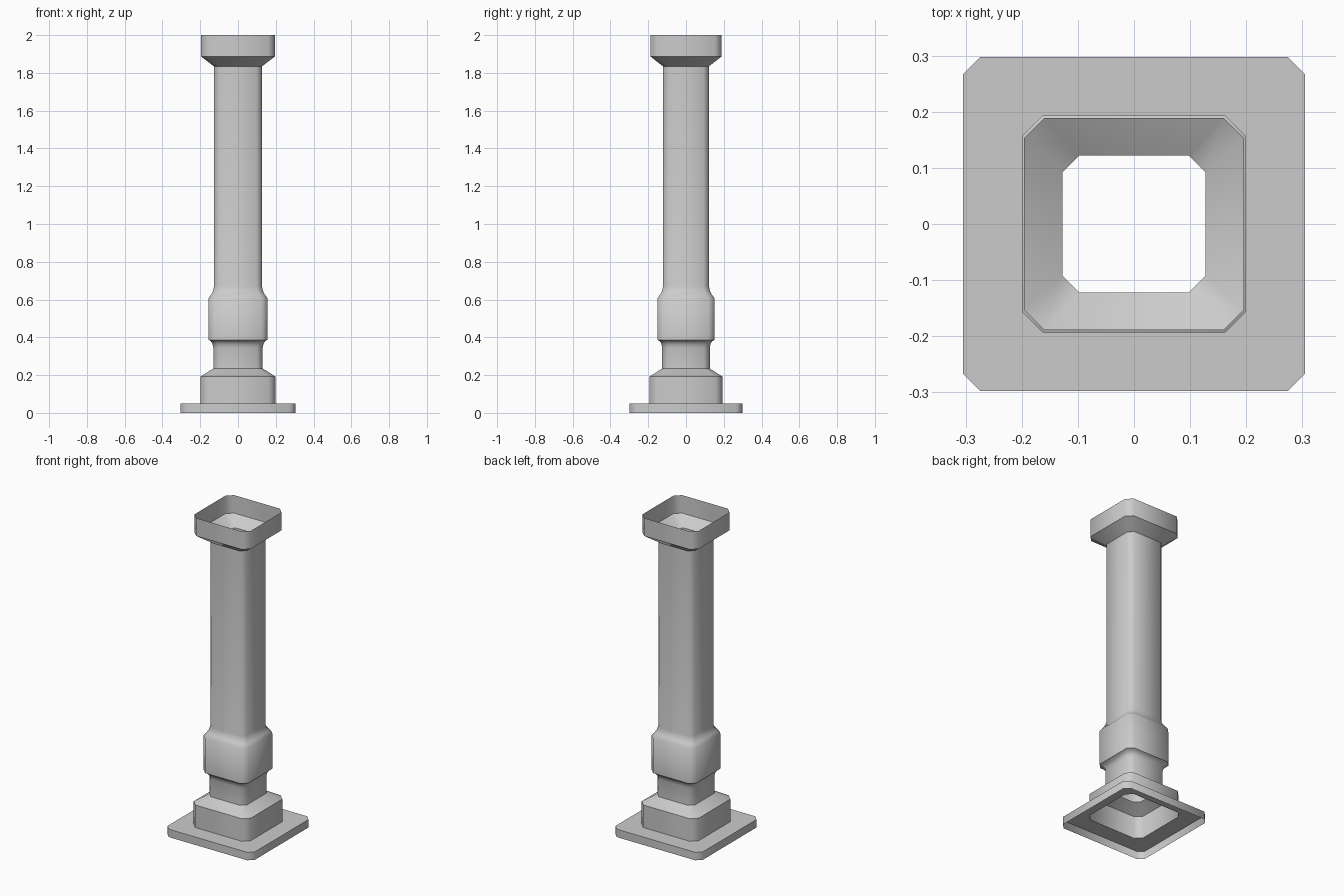
import bpy, bmesh, math

# Profile of the hollow column: half width x, half depth y, corner chamfer, height
PROFILE = [
    (0.305, 0.298, 0.031, 0.0),     # plinth slab
    (0.305, 0.298, 0.031, 0.05),
    (0.199, 0.193, 0.036, 0.05),    # pedestal block
    (0.199, 0.193, 0.036, 0.192),
    (0.131, 0.126, 0.030, 0.235),   # neck
    (0.131, 0.126, 0.030, 0.345),
    (0.135, 0.130, 0.030, 0.365),   # cove under the collar
    (0.143, 0.138, 0.031, 0.379),
    (0.156, 0.151, 0.032, 0.387),   # collar
    (0.156, 0.151, 0.032, 0.607),
    (0.141, 0.136, 0.031, 0.628),   # cove into the shaft
    (0.132, 0.127, 0.030, 0.645),
    (0.1275, 0.122, 0.030, 0.67),   # shaft
    (0.1275, 0.122, 0.030, 1.835),
    (0.196, 0.189, 0.036, 1.887),   # capital
    (0.196, 0.189, 0.036, 2.0),
]


def ring(bm, hx, hy, c, z):
    """Rectangle with cut corners, counter-clockwise."""
    pts = [(hx, -hy + c), (hx, hy - c), (hx - c, hy), (-hx + c, hy),
           (-hx, hy - c), (-hx, -hy + c), (-hx + c, -hy), (hx - c, -hy)]
    return [bm.verts.new((x, y, z)) for x, y in pts]


# Skin the rings into one open tube
bm = bmesh.new()
rings = [ring(bm, *p) for p in PROFILE]
for low, high in zip(rings, rings[1:]):
    for i in range(8):
        j = (i + 1) % 8
        bm.faces.new((low[i], low[j], high[j], high[i]))
mesh = bpy.data.meshes.new("column")
bm.to_mesh(mesh)
bm.free()
column = bpy.data.objects.new("column", mesh)
bpy.context.collection.objects.link(column)

# Soft corners, crisp ledges
bpy.context.view_layer.objects.active = column
column.select_set(True)
bpy.ops.object.shade_smooth_by_angle(angle=math.radians(47))
